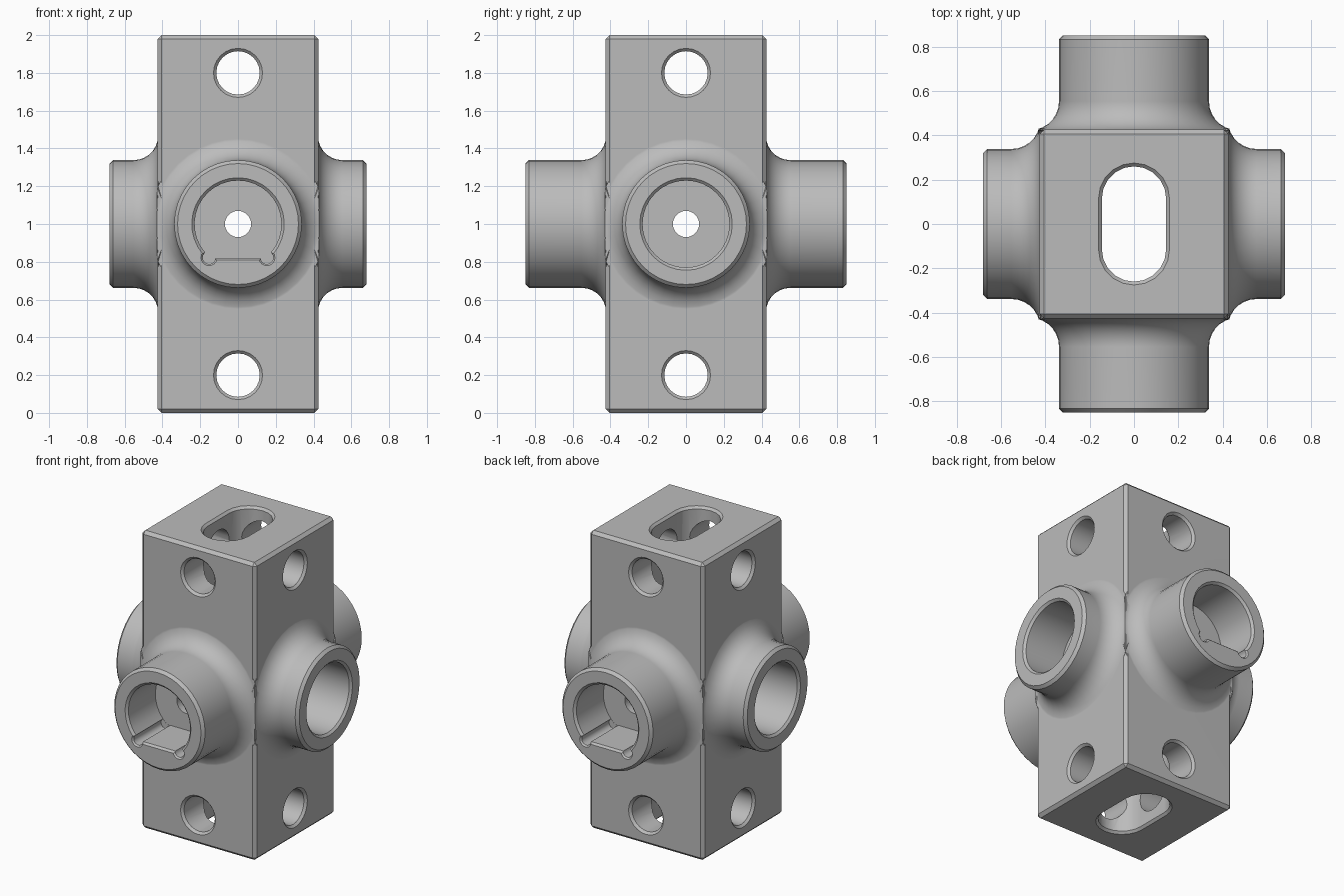
import bpy, bmesh, math
from mathutils import Matrix, Vector

if "Cube" in bpy.data.objects:
    bpy.data.objects.remove(bpy.data.objects["Cube"])

HALF = 0.425          # half width of the square body
AXIS = 1.0            # height of the boss axes
RX = Matrix.Rotation(math.pi / 2, 4, 'X')

grey = bpy.data.materials.new("plain grey")
grey.diffuse_color = (0.5, 0.5, 0.5, 1)
grey.use_nodes = True
grey.node_tree.nodes["Principled BSDF"].inputs["Base Color"].default_value = grey.diffuse_color


def side(quarter, z=AXIS):
    """Frame whose local z points out of a side face; quarter 0 is the front."""
    return Matrix.Translation((0, 0, z)) @ Matrix.Rotation(quarter * math.pi / 2, 4, 'Z') @ RX


def circle(r, n=32, cx=0, cy=0):
    return [(cx + r * math.cos(2 * math.pi * i / n), cy + r * math.sin(2 * math.pi * i / n))
            for i in range(n)]


def stadium(r, h, n=10):
    arc = [(r * math.cos(math.pi * i / n), h + r * math.sin(math.pi * i / n)) for i in range(n + 1)]
    return arc + [(-x, -y) for x, y in arc]


def d_shape(r, flat, n=26):
    a0 = -math.asin(flat / r)
    span = math.pi - 2 * a0
    return [(r * math.cos(a0 + span * i / n), r * math.sin(a0 + span * i / n)) for i in range(n + 1)]


def loft(name, rings, matrix, clip=None):
    """Closed solid through (outline, height) rings, optionally trimmed to |x| < clip."""
    bm = bmesh.new()
    loops = [[bm.verts.new((x, y, w)) for x, y in pts] for pts, w in rings]
    n = len(loops[0])
    for a, b in zip(loops, loops[1:]):
        for i in range(n):
            j = (i + 1) % n
            bm.faces.new((a[i], a[j], b[j], b[i]))
    bm.faces.new(loops[0][::-1])
    bm.faces.new(loops[-1])
    if clip:
        for s in (1, -1):
            bmesh.ops.bisect_plane(bm, geom=bm.verts[:] + bm.edges[:] + bm.faces[:],
                                   plane_co=Vector((s * clip, 0, 0)),
                                   plane_no=Vector((s, 0, 0)), clear_outer=True)
            bmesh.ops.holes_fill(bm, edges=[e for e in bm.edges if e.is_boundary], sides=0)
    bmesh.ops.recalc_face_normals(bm, faces=bm.faces[:])
    bm.transform(matrix)
    me = bpy.data.meshes.new(name)
    bm.to_mesh(me)
    bm.free()
    me.materials.append(grey)
    ob = bpy.data.objects.new(name, me)
    bpy.context.collection.objects.link(ob)
    return ob


def combine(base, tool, op):
    m = base.modifiers.new(op, 'BOOLEAN')
    m.operation, m.object, m.solver = op, tool, 'EXACT'
    bpy.context.view_layer.objects.active = base
    bpy.ops.object.modifier_apply(modifier=m.name)
    bpy.data.objects.remove(tool)


# Chamfered square body
bpy.ops.mesh.primitive_cube_add(size=1, location=(0, 0, 1))
body = bpy.context.object
body.name = "manifold_block"
body.data.materials.append(grey)
body.scale = (2 * HALF, 2 * HALF, 2)
bpy.ops.object.transform_apply(location=True, rotation=False, scale=True)
bev = body.modifiers.new("chamfer", 'BEVEL')
bev.width, bev.segments = 0.02, 1
bpy.ops.object.modifier_apply(modifier=bev.name)

# Round bosses with a fillet at the root; long front and back, short left and right
R, FIL, STEPS = 0.338, 0.13, 7
for q in range(4):
    reach = 0.85 if q % 2 == 0 else 0.68
    rings = [(circle(0.15, 40), 0.1)]
    for i in range(STEPS + 1):
        t = math.pi / 2 * i / STEPS
        rings.append((circle(R + FIL * (1 - math.sin(t)), 40),
                      HALF - 0.002 + FIL * (1 - math.cos(t))))
    rings += [(circle(R, 40), reach - 0.018), (circle(R - 0.018, 40), reach)]
    combine(body, loft("boss", rings, side(q), clip=0.43), 'UNION')

# Vertical slot through the whole body, chamfered at both ends
h = 0.115
slot = [(stadium(0.175, h), -0.015), (stadium(0.145, h), 0.015),
        (stadium(0.145, h), 1.985), (stadium(0.175, h), 2.015)]
combine(body, loft("slot_cutter", slot, Matrix.Identity(4)), 'DIFFERENCE')

# Countersunk cross holes near both ends, and the small hole on the boss axes
for q in (0, 1):
    for z in (0.2, 1.8):
        e = HALF + 0.015
        rings = [(circle(r, 24), w) for r, w in
                 ((0.145, -e), (0.115, -e + 0.03), (0.115, e - 0.03), (0.145, e))]
        combine(body, loft("cross_hole_cutter", rings, side(q, z)), 'DIFFERENCE')
    rings = [(circle(0.07, 20), -0.75), (circle(0.07, 20), 0.75)]
    combine(body, loft("axis_hole_cutter", rings, side(q)), 'DIFFERENCE')

# Blind bores: flat-bottomed D with corner reliefs front and back, round on the sides
DEPTH = 0.30
for q in range(4):
    if q % 2 == 0:
        mouth, shape = 0.85, lambda s: d_shape(0.23 * s, 0.18 * s)
    else:
        mouth, shape = 0.68, lambda s: circle(0.23 * s)
    rings = [(shape(1), mouth - DEPTH), (shape(1), mouth - 0.014), (shape(1.13), mouth + 0.014)]
    combine(body, loft("bore_cutter", rings, side(q)), 'DIFFERENCE')
    if q % 2 == 0:
        for s in (-1, 1):
            rings = [(circle(r, 14, s * 0.153, -0.178), mouth + w) for r, w in
                     ((0.034, -DEPTH + 0.001), (0.034, -0.01), (0.052, 0.01))]
            combine(body, loft("relief_cutter", rings, side(q)), 'DIFFERENCE')

# Smooth round surfaces, crisp chamfers
bpy.ops.object.select_all(action='DESELECT')
body.select_set(True)
bpy.context.view_layer.objects.active = body
bpy.ops.object.shade_smooth_by_angle(angle=math.radians(30))
wn = body.modifiers.new("weighted_normals", 'WEIGHTED_NORMAL')
wn.keep_sharp = True
